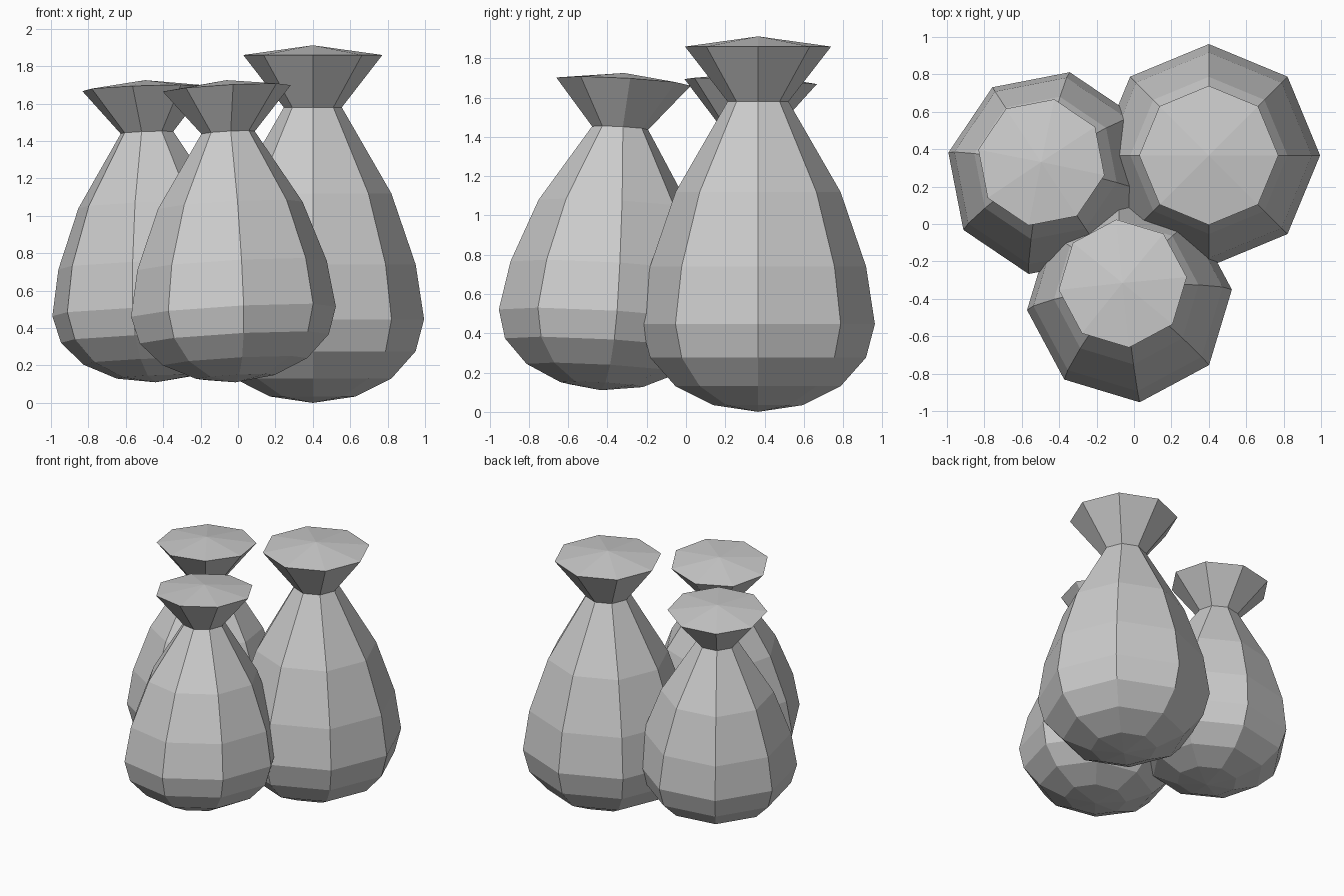
import bpy
import bmesh
import math
from mathutils import Matrix

default = bpy.data.objects.get("Cube")
if default:
    bpy.data.objects.remove(default, do_unlink=True)

# Plain grey cloth
cloth = bpy.data.materials.new("grey cloth")
cloth.use_nodes = True
grey = (0.6, 0.6, 0.6, 1)
cloth.diffuse_color = grey
cloth.node_tree.nodes["Principled BSDF"].inputs["Base Color"].default_value = grey

SIDES = 8
BELLY_R, BELLY_Z = 0.595, 0.447

# Profile as (radius, height): round bottom, tapering shoulders, neck, flared mouth
profile = []
for i in range(1, 5):
    a = i * math.pi / 8
    profile.append((BELLY_R * math.sin(a), BELLY_Z * (1 - math.cos(a))))
profile += [(0.55, 0.74), (0.42, 1.12), (0.155, 1.58), (0.372, 1.86)]
TOP_Z = 1.912


def make_sack(name, base, turn, lean=(0, 0), tilt=(0, 0), wide=1, tall=1):
    """Lathe the profile, then turn, scale, lean the axis and tilt the rings."""
    bm = bmesh.new()
    rings = []
    for r, z in profile:
        rings.append([bm.verts.new((r * math.cos(k * math.tau / SIDES),
                                    r * math.sin(k * math.tau / SIDES), z))
                      for k in range(SIDES)])
    bottom = bm.verts.new((0, 0, 0))
    top = bm.verts.new((0, 0, TOP_Z))
    for k in range(SIDES):
        n = (k + 1) % SIDES
        bm.faces.new((bottom, rings[0][n], rings[0][k]))
        bm.faces.new((top, rings[-1][k], rings[-1][n]))
        for low, high in zip(rings, rings[1:]):
            bm.faces.new((low[k], low[n], high[n], high[k]))
    slant = Matrix(((1, 0, lean[0], base[0]),
                    (0, 1, lean[1], base[1]),
                    (tilt[0], tilt[1], 1, base[2]),
                    (0, 0, 0, 1)))
    size = Matrix.Diagonal((wide, wide, tall, 1))
    bm.transform(slant @ size @ Matrix.Rotation(math.radians(turn), 4, "Z"))
    bmesh.ops.recalc_face_normals(bm, faces=bm.faces)
    mesh = bpy.data.meshes.new(name)
    bm.to_mesh(mesh)
    bm.free()
    mesh.materials.append(cloth)
    obj = bpy.data.objects.new(name, mesh)
    bpy.context.collection.objects.link(obj)


# One upright tall sack and two smaller ones leaning against it
make_sack("tall_sack", (0.4, 0.367, 0), 0)
make_sack("front_sack", (-0.013, -0.433, 0.11), 5.7, (-0.03, 0.073),
          (0.055, -0.056), 0.925, 0.845)
make_sack("right_sack", (-0.44, 0.254, 0.11), 33.5, (-0.035, 0.048),
          (0.035, -0.045), 0.925, 0.845)
